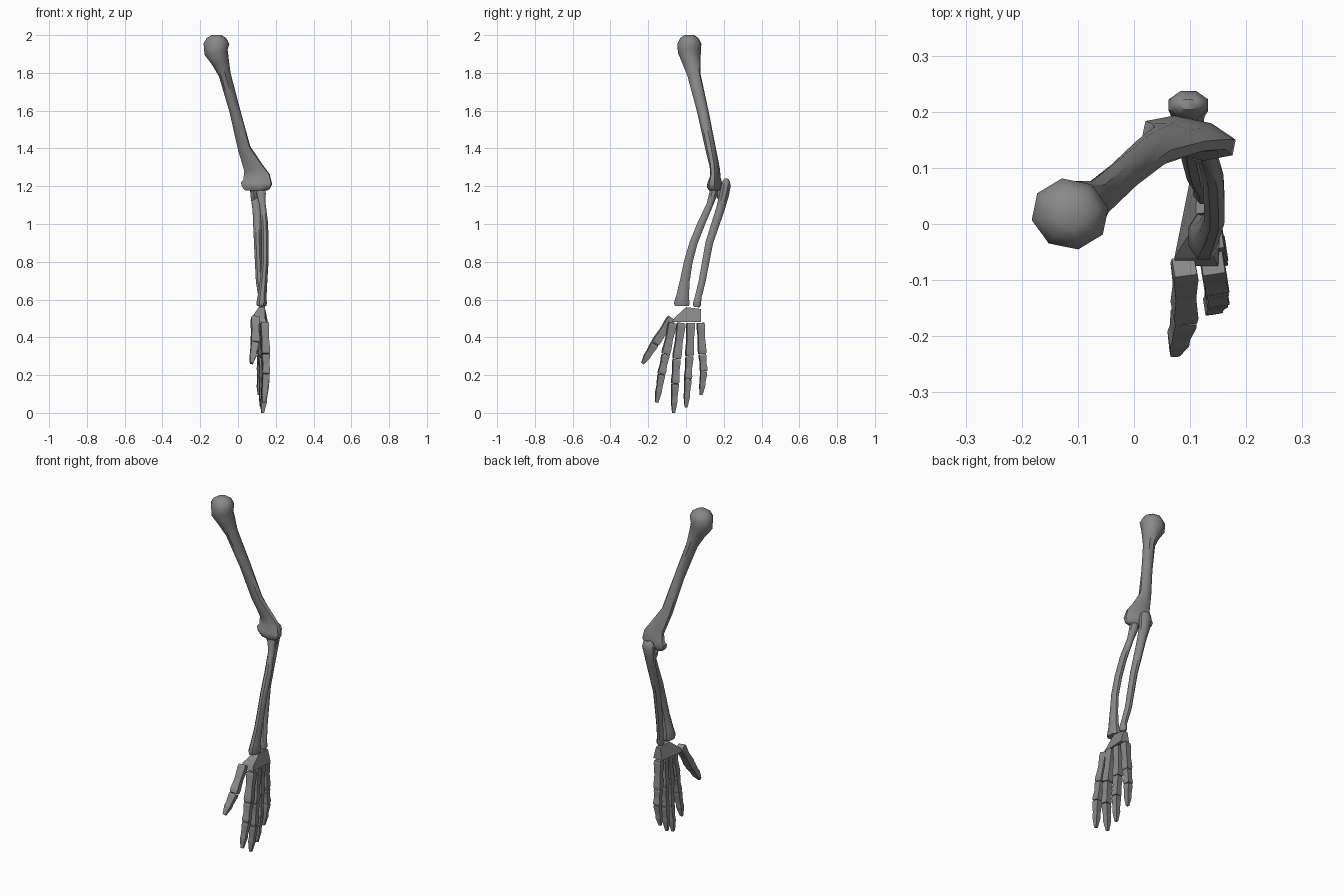
import bpy, bmesh
from math import cos, sin, tau, radians
from mathutils import Vector

if "Cube" in bpy.data.objects:
    bpy.data.objects.remove(bpy.data.objects["Cube"], do_unlink=True)

bone_grey = bpy.data.materials.new("bone_grey")
bone_grey.use_nodes = True
GREY = (0.25, 0.25, 0.25, 1)
bone_grey.diffuse_color = GREY
bone_grey.node_tree.nodes["Principled BSDF"].inputs["Base Color"].default_value = GREY


def finish(name, bm, smooth):
    bmesh.ops.recalc_face_normals(bm, faces=bm.faces)
    mesh = bpy.data.meshes.new(name)
    bm.to_mesh(mesh)
    bm.free()
    mesh.materials.append(bone_grey)
    obj = bpy.data.objects.new(name, mesh)
    bpy.context.collection.objects.link(obj)
    if smooth:
        bpy.ops.object.select_all(action="DESELECT")
        obj.select_set(True)
        bpy.context.view_layer.objects.active = obj
        bpy.ops.object.shade_smooth_by_angle(angle=radians(smooth))


def loft(name, stations, sides=8, twist=0.0, smooth=0):
    """Skin elliptical rings (x, y, z, width radius, depth radius) along a path."""
    bm = bmesh.new()
    pts = [Vector(s[:3]) for s in stations]
    rings = []
    for i, (p, s) in enumerate(zip(pts, stations)):
        t = (pts[min(i + 1, len(pts) - 1)] - pts[max(i - 1, 0)]).normalized()
        u = Vector((1, 0, 0))
        u = (u - u.dot(t) * t).normalized()
        v = u.cross(t)
        u, v = u * cos(twist) + v * sin(twist), v * cos(twist) - u * sin(twist)
        angles = [(k + 0.5) * tau / sides for k in range(sides)]
        rings.append([bm.verts.new(p + u * cos(a) * s[3] + v * sin(a) * s[4]) for a in angles])
    for a, b in zip(rings, rings[1:]):
        for k in range(sides):
            j = (k + 1) % sides
            bm.faces.new((a[k], a[j], b[j], b[k]))
    bm.faces.new(rings[0])
    bm.faces.new(rings[-1])
    finish(name, bm, smooth)


# Upper arm bone: ball head, slim shaft, wide elbow end
loft("upper_arm_bone", [
    (-.114, .018, 2.0, .026, .026), (-.114, .018, 1.985, .052, .049),
    (-.114, .018, 1.955, .07, .064), (-.116, .018, 1.91, .064, .062),
    (-.093, .028, 1.86, .047, .05), (-.07, .042, 1.79, .032, .036),
    (-.017, .088, 1.6, .029, .031), (.033, .13, 1.4, .035, .028),
    (.08, .152, 1.3, .054, .024), (.098, .156, 1.25, .076, .024),
    (.098, .153, 1.215, .089, .037), (.095, .15, 1.19, .078, .036),
    (.095, .15, 1.177, .06, .025)], 8, -0.2, 45)

# Forearm bones
loft("ulna", [
    (.097, .213, 1.24, .016, .01), (.097, .213, 1.228, .031, .02),
    (.097, .212, 1.205, .038, .027), (.096, .201, 1.15, .032, .027),
    (.1, .182, 1.08, .025, .025), (.104, .123, .9, .021, .022),
    (.112, .086, .7, .019, .02), (.124, .064, .61, .017, .019),
    (.126, .058, .575, .022, .024), (.126, .056, .56, .016, .017)], 8, 0, 45)
loft("ulna_hook", [
    (.09, .195, 1.1, .012, .012), (.085, .18, 1.15, .022, .018),
    (.082, .168, 1.18, .02, .014)], 6)
loft("radius", [
    (.122, .148, 1.188, .024, .024), (.123, .145, 1.16, .026, .024),
    (.13, .125, 1.1, .018, .019), (.141, .08, 1.0, .02, .022),
    (.143, .04, .9, .02, .023), (.143, .012, .8, .02, .025),
    (.136, -.006, .7, .021, .028), (.128, -.018, .62, .025, .036),
    (.125, -.022, .58, .03, .045), (.125, -.022, .565, .026, .04)], 8, 0, 45)

# Wrist block: side outline that is thinner along its upper edge
bm = bmesh.new()
outline = [(-.075, .48, .075, .15), (.08, .48, .1, .158),
           (.08, .55, .112, .14), (.0, .56, .11, .142), (-.06, .505, .072, .142)]
left = [bm.verts.new((x1, y, z)) for y, z, x0, x1 in outline]
right = [bm.verts.new((x0, y, z)) for y, z, x0, x1 in outline]
bm.faces.new(left)
bm.faces.new(right)
for i in range(len(outline)):
    j = (i + 1) % len(outline)
    bm.faces.new((left[i], left[j], right[j], right[i]))
finish("wrist_block", bm, 0)


# Hand bones: four-sided, slightly flared ends, tapered tips
def finger_bone(name, a, b, r, tip):
    a, b = Vector(a), Vector(b)
    profile = [(.01, .9), (.1, 1), (.5, .84), (.88, 1), (.99, .9)]
    if tip:
        profile = [(.01, .95), (.1, 1), (.45, .8), (.62, .85), (1, .4)]
    stations = [(*a.lerp(b, f), r * k, r * k) for f, k in profile]
    loft(name, stations, 4, 0.15)


FINGERS = {
    "thumb": (.031, [(.09, -.075, .505), (.09, -.164, .368), (.072, -.23, .262)]),
    "index": (.031, [(.14, -.07, .478), (.146, -.108, .31), (.148, -.13, .205), (.136, -.155, .055)]),
    "middle": (.031, [(.138, -.025, .478), (.144, -.05, .285), (.145, -.058, .155), (.13, -.066, .0)]),
    "ring": (.03, [(.13, .025, .478), (.128, .018, .298), (.132, .01, .178), (.124, .0, .03)]),
    "little": (.029, [(.124, .077, .478), (.12, .086, .31), (.12, .094, .22), (.112, .08, .095)]),
}
for finger, (r, joints) in FINGERS.items():
    last = len(joints) - 2
    for i in range(last + 1):
        finger_bone(f"{finger}_bone_{i + 1}", joints[i], joints[i + 1],
                    r * (1 - .08 * i), i == last)
